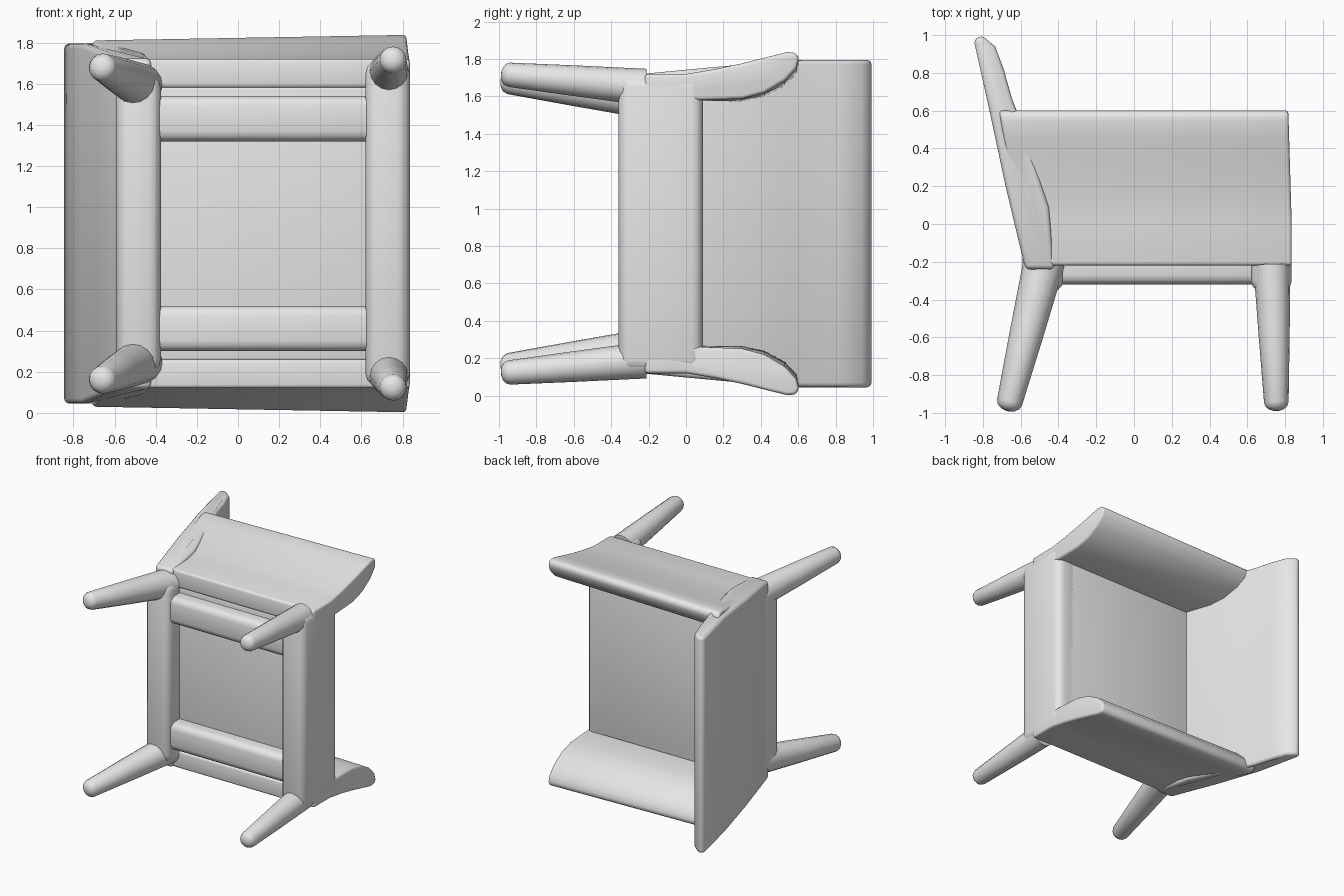
import bpy, bmesh, math
from mathutils import Vector

if "Cube" in bpy.data.objects:
    bpy.data.objects.remove(bpy.data.objects["Cube"])

MID = 0.92  # mirror plane height: the chair lies on its side

fabric = bpy.data.materials.new("grey_fabric")
fabric.diffuse_color = (0.8, 0.8, 0.8, 1)
fabric.use_nodes = True
fabric.node_tree.nodes["Principled BSDF"].inputs["Base Color"].default_value = fabric.diffuse_color


def loft(name, rings, bevel=0.0, segments=3):
    """Skin a list of equal-length rings, cap the ends, round the edges."""
    bm = bmesh.new()
    vs = [[bm.verts.new(p) for p in ring] for ring in rings]
    n = len(vs[0])
    for a, b in zip(vs, vs[1:]):
        for i in range(n):
            j = (i + 1) % n
            bm.faces.new((a[i], a[j], b[j], b[i]))
    bm.faces.new(vs[0])
    bm.faces.new(vs[-1])
    bmesh.ops.recalc_face_normals(bm, faces=bm.faces)
    mesh = bpy.data.meshes.new(name)
    bm.to_mesh(mesh)
    bm.free()
    mesh.materials.append(fabric)
    ob = bpy.data.objects.new(name, mesh)
    bpy.context.collection.objects.link(ob)
    bpy.ops.object.select_all(action='DESELECT')
    ob.select_set(True)
    bpy.context.view_layer.objects.active = ob
    if bevel:
        mod = ob.modifiers.new("round", 'BEVEL')
        mod.width = bevel
        mod.segments = segments
        mod.limit_method = 'ANGLE'
        mod.angle_limit = math.radians(40)
        bpy.ops.object.convert(target='MESH')
    bpy.ops.object.shade_smooth_by_angle(angle=math.radians(40))
    return ob


def box(name, x, y, z, bevel):
    return loft(name, [[(x[0], y[0], h), (x[1], y[0], h),
                        (x[1], y[1], h), (x[0], y[1], h)] for h in z], bevel)


def leg(name, root, foot, r0, r1):
    """Tapered round leg with a domed foot."""
    root, foot = Vector(root), Vector(foot)
    d = (foot - root).normalized()
    u = d.cross(Vector((0, 0, 1))).normalized()
    w = d.cross(u)
    length = (foot - root).length
    stops = [(0, r0), (length * 0.5, (r0 + r1) / 2), (length - r1 * 0.7, r1)]
    for a in (30, 55, 75):
        t = math.radians(a)
        stops.append((length - r1 * 0.7 * (1 - math.sin(t)), r1 * math.cos(t)))
    rings = []
    for s, r in stops:
        c = root + d * s
        rings.append([c + (u * math.cos(k * math.tau / 16)
                           + w * math.sin(k * math.tau / 16)) * r for k in range(16)])
    loft(name, rings)


# Seat cushion and the frame beneath it
box("seat", (-0.52, 0.78), (-0.21, 0.09), (0.25, 1.59), 0.02)
box("front_rail", (0.62, 0.835), (-0.36, 0.09), (0.13, 1.71), 0.06)
box("rear_rail", (-0.59, -0.375), (-0.36, -0.1), (0.2, 1.64), 0.06)

# Backrest: bent profile (x, y), slightly narrower towards the bottom
back_profile = [(-0.575, -0.24), (-0.68, 0.2), (-0.765, 0.6), (-0.845, 0.96),
                (-0.835, 0.995), (-0.795, 0.99), (-0.735, 0.94), (-0.69, 0.82),
                (-0.645, 0.66), (-0.60, 0.55), (-0.45, 0.09), (-0.42, -0.24)]


def back_half(y):
    return 0.80 + 0.075 * min(1, max(0, (y + 0.24) / 0.8))


loft("backrest", [[(x, y, MID + s * back_half(y)) for x, y in back_profile]
                  for s in (-1, 1)], 0.025)

# Arm cross-section (y, distance from the middle), flaring outwards at the top
arm_profile = [(-0.22, 0.80), (0.0, 0.80), (0.15, 0.825), (0.3, 0.857),
               (0.45, 0.895), (0.54, 0.917), (0.585, 0.915), (0.605, 0.885),
               (0.59, 0.83), (0.53, 0.765), (0.42, 0.70), (0.3, 0.668),
               (0.1, 0.66), (-0.22, 0.66)]

for side, s in (("upper", 1), ("lower", -1)):
    def arm_ring(front):
        ring = []
        for y, h in arm_profile:
            if front:
                x = 0.835 - 0.03 * max(0, y)
            else:
                x = -0.575 - 0.17 * (y + 0.22)
                h -= 0.03 * max(0, y) / 0.6
            ring.append((x, y, MID + s * h))
        return ring

    loft(side + "_arm", [arm_ring(False), arm_ring(True)], 0.025)
    # Rail set in from the arm, under the seat edge
    zs = sorted((MID + s * 0.40, MID + s * 0.62))
    box(side + "_side_rail", (-0.5, 0.72), (-0.32, -0.1), zs, 0.05)
    # Splayed legs
    leg(side + "_front_leg", (0.73, -0.22, MID + s * 0.73),
        (0.755, -0.99, MID + s * 0.80), 0.098, 0.065)
    leg(side + "_rear_leg", (-0.475, -0.2, MID + s * 0.67),
        (-0.67, -0.99, MID + s * 0.765), 0.11, 0.068)
